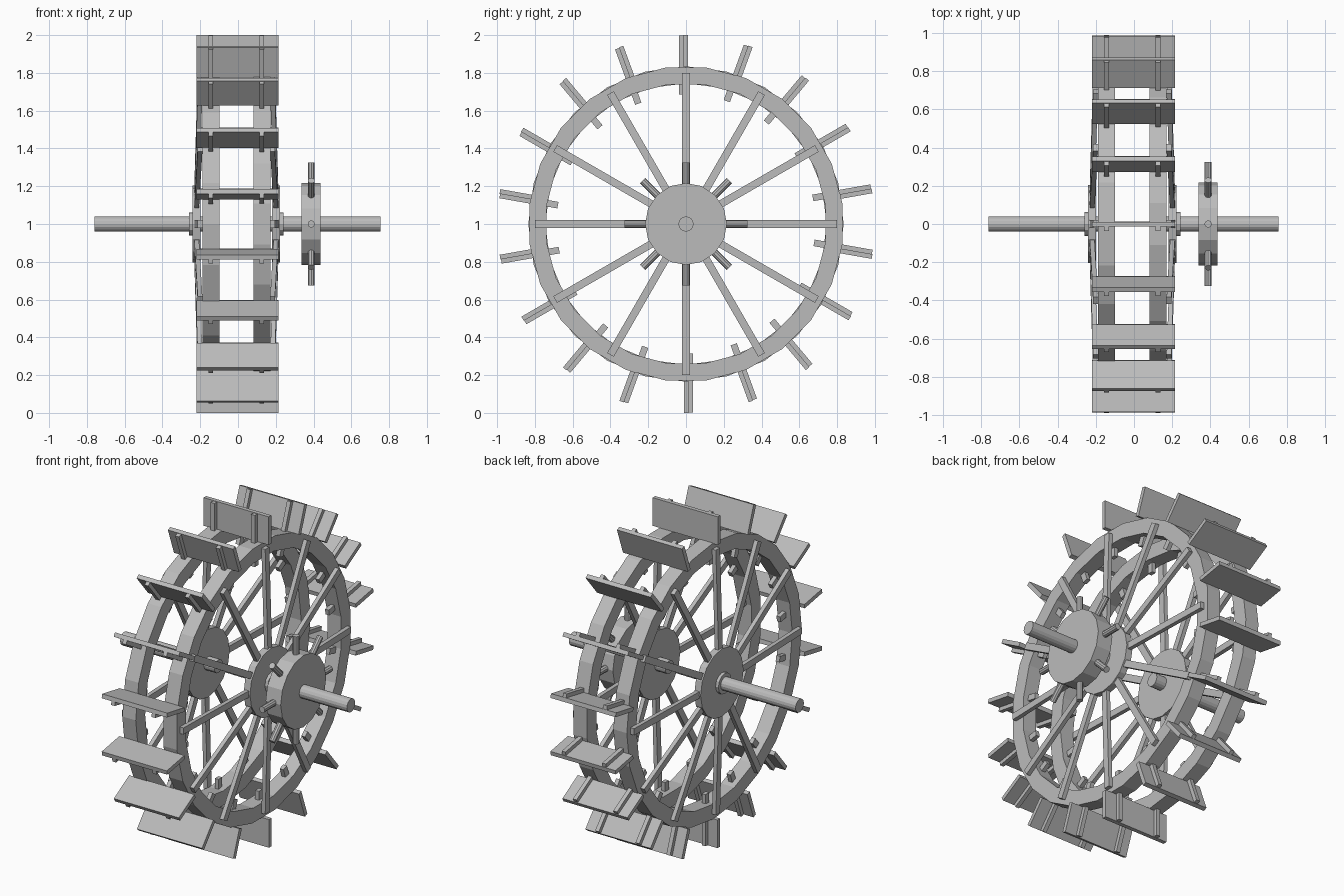
import bpy
import bmesh
from math import radians, pi, cos, sin
from mathutils import Matrix, Vector

cube = bpy.data.objects.get("Cube")
if cube:
    bpy.data.objects.remove(cube)

grey = bpy.data.materials.new("weathered_grey")
grey.use_nodes = True
GREY = (0.5, 0.5, 0.5, 1)
grey.diffuse_color = GREY
grey.node_tree.nodes["Principled BSDF"].inputs["Base Color"].default_value = GREY

CENTRE = Vector((-0.009, 0, 1))   # middle of the wheel
AXIS = Vector((0, 0, 1))          # height of the axle


def finish(name, bm, origin):
    bmesh.ops.recalc_face_normals(bm, faces=bm.faces)
    mesh = bpy.data.meshes.new(name)
    bm.to_mesh(mesh)
    bm.free()
    mesh.materials.append(grey)
    obj = bpy.data.objects.new(name, mesh)
    obj.location = origin
    bpy.context.collection.objects.link(obj)
    return obj


def add_box(bm, lo, hi, turn, lean=0):
    """Box from corner to corner, leaning in x with height, turned round the axle."""
    lo, hi = Vector(lo), Vector(hi)
    verts = bmesh.ops.create_cube(bm, size=1)["verts"]
    for v in verts:
        p = (lo + hi) / 2 + v.co * (hi - lo)
        p.x += lean * (p.z - lo.z)
        v.co = Matrix.Rotation(turn, 3, 'X') @ p


def add_drum(bm, x0, x1, radius, sides):
    """Cylinder lying along x."""
    place = Matrix.Translation(((x0 + x1) / 2, 0, 0)) @ Matrix.Rotation(pi / 2, 4, 'Y')
    bmesh.ops.create_cone(bm, cap_ends=True, segments=sides, radius1=radius,
                          radius2=radius, depth=abs(x1 - x0), matrix=place)


def drum(name, x0, x1, radius, sides, origin):
    bm = bmesh.new()
    add_drum(bm, x0, x1, radius, sides)
    return finish(name, bm, origin)


def rim(name, x0, x1, inner, outer, sides, turn):
    """Ring made by spinning a rectangle round the axle."""
    bm = bmesh.new()
    loops = []
    for i in range(sides):
        a = turn + 2 * pi * i / sides
        loops.append([bm.verts.new((x, r * cos(a), r * sin(a)))
                      for x, r in ((x0, inner), (x1, inner), (x1, outer), (x0, outer))])
    for i in range(sides):
        a, b = loops[i], loops[(i + 1) % sides]
        for j in range(4):
            k = (j + 1) % 4
            bm.faces.new((a[j], a[k], b[k], b[j]))
    return finish(name, bm, CENTRE)


# Two mirrored wheel sides: rim, hub disc, collar and leaning spokes
for label, s in (("left", 1), ("right", -1)):
    rim(label + "_rim", s * 0.09, s * 0.18, 0.745, 0.835, 24, radians(7.5 if s > 0 else 0))
    drum(label + "_hub", s * 0.19, s * 0.232, 0.205, 16, CENTRE)
    drum(label + "_collar", s * 0.225, s * 0.251, 0.062, 12, CENTRE)
    bm = bmesh.new()
    for i in range(12):
        x = s * 0.213
        add_box(bm, (x - 0.0125, -0.02, 0.1), (x + 0.0125, 0.02, 0.8),
                radians(30 * i), lean=-s * 0.03)
    finish(label + "_spokes", bm, CENTRE)

# Axle in two halves, each ending just inside the wheel
drum("left_axle", 0.11, 0.755, 0.04, 16, AXIS)
drum("right_axle", -0.13, -0.76, 0.04, 16, AXIS)

# Paddle boards and the struts that pin them through the rims
boards, struts = bmesh.new(), bmesh.new()
for i in range(18):
    turn = radians(20 * i)
    add_box(boards, (-0.211, -0.014, 0.83), (0.224, 0.011, 1), turn)
    for x in (-0.135, 0.135):
        add_box(struts, (x - 0.0125, -0.037, 0.685), (x + 0.0125, -0.002, 0.997), turn)
finish("paddle_boards", boards, CENTRE)
finish("paddle_struts", struts, CENTRE)

# Drive drum with round pegs
drum("drive_drum", 0.337, 0.437, 0.217, 16, AXIS)
bm = bmesh.new()
for i in range(8):
    place = (Matrix.Rotation(i * pi / 4, 4, 'X')
             @ Matrix.Translation((0.388, 0, 0.25)))
    bmesh.ops.create_cone(bm, cap_ends=True, segments=10, radius1=0.019,
                          radius2=0.019, depth=0.15, matrix=place)
finish("drive_pegs", bm, AXIS)
